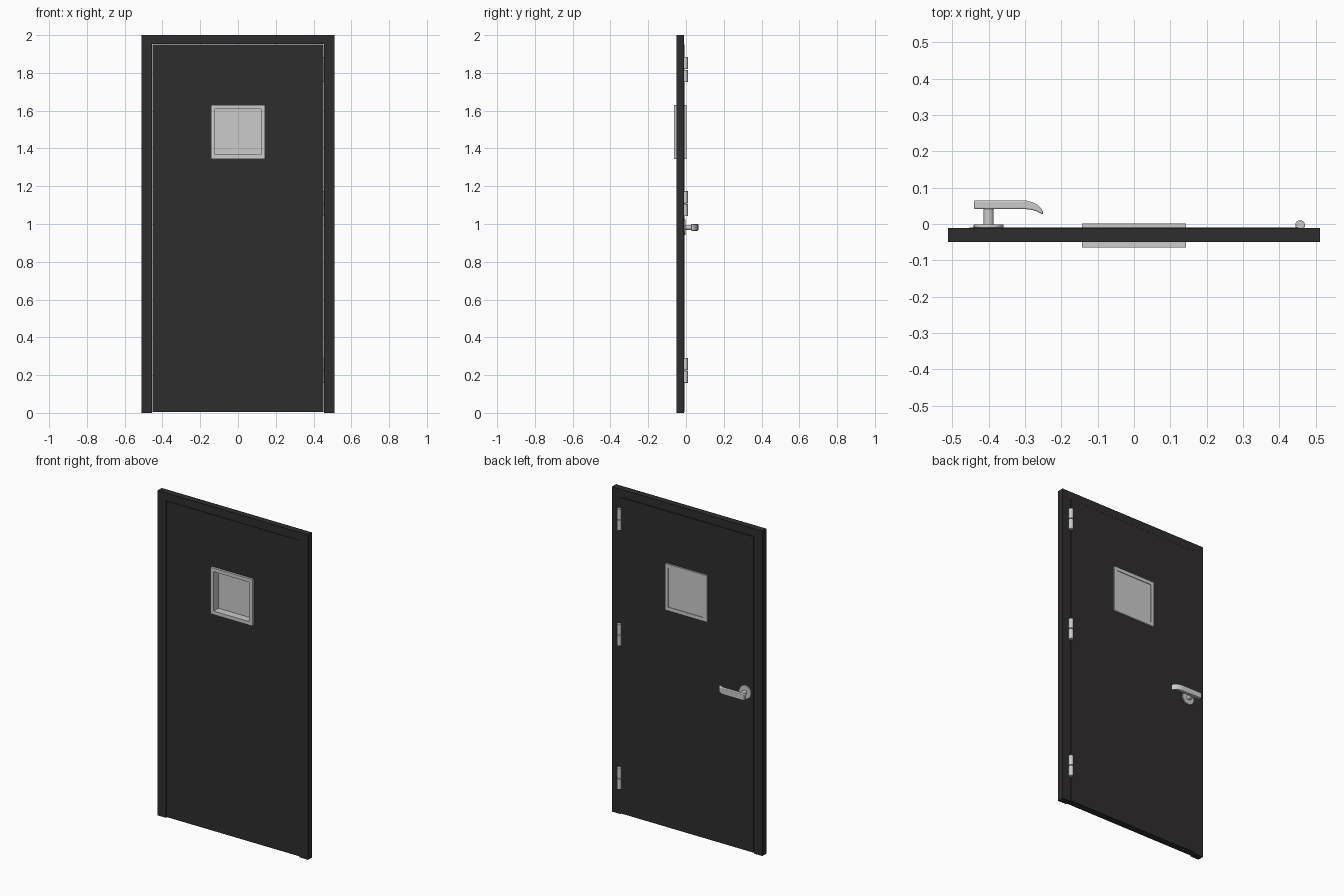
import bpy, bmesh, math
from mathutils import Vector, Matrix

if "Cube" in bpy.data.objects:
    bpy.data.objects.remove(bpy.data.objects["Cube"])

dark = bpy.data.materials.new("dark_paint")
dark.diffuse_color = (0.028, 0.026, 0.027, 1)
dark.use_nodes = True
dark.node_tree.nodes["Principled BSDF"].inputs["Base Color"].default_value = dark.diffuse_color


def finish(name, bm, mat=None, bevel=0, segs=2, smooth=False):
    bmesh.ops.recalc_face_normals(bm, faces=bm.faces)
    me = bpy.data.meshes.new(name)
    bm.to_mesh(me)
    bm.free()
    ob = bpy.data.objects.new(name, me)
    bpy.context.collection.objects.link(ob)
    if mat:
        me.materials.append(mat)
    if bevel:
        m = ob.modifiers.new("bevel", 'BEVEL')
        m.width, m.segments, m.limit_method = bevel, segs, 'ANGLE'
        m.angle_limit = math.radians(40)
    if smooth:
        bpy.ops.object.select_all(action='DESELECT')
        ob.select_set(True)
        bpy.context.view_layer.objects.active = ob
        bpy.ops.object.shade_smooth_by_angle(angle=math.radians(40))
    return ob


def prism(name, pts, depth, **kw):
    """Extrude a closed 3D outline along a vector."""
    bm = bmesh.new()
    f = bm.faces.new([bm.verts.new(p) for p in pts])
    r = bmesh.ops.extrude_face_region(bm, geom=[f])
    bmesh.ops.translate(bm, vec=depth, verts=[v for v in r["geom"] if isinstance(v, bmesh.types.BMVert)])
    return finish(name, bm, **kw)


def rect(x0, x1, z0, z1):
    return [(x0, z0), (x1, z0), (x1, z1), (x0, z1)]


def ring(name, outer, inner, y0, y1, **kw):
    """Rectangular slab with a rectangular opening."""
    bm = bmesh.new()
    loops = [[bm.verts.new((x, y, z)) for x, z in r]
             for r, y in ((outer, y0), (outer, y1), (inner, y1), (inner, y0))]
    for k in range(4):
        a, b = loops[k], loops[(k + 1) % 4]
        for i in range(4):
            j = (i + 1) % 4
            bm.faces.new((a[i], a[j], b[j], b[i]))
    return finish(name, bm, **kw)


def cylinder(name, centre, r, length, axis='Z', bevel=0.0):
    bm = bmesh.new()
    bmesh.ops.create_cone(bm, cap_ends=True, segments=32, radius1=r, radius2=r, depth=length)
    if axis == 'Y':
        bmesh.ops.rotate(bm, matrix=Matrix.Rotation(math.pi / 2, 3, 'X'), verts=bm.verts)
    bmesh.ops.translate(bm, vec=Vector(centre), verts=bm.verts)
    return finish(name, bm, bevel=bevel, smooth=True)


# Door frame: two jambs and a head as one U-shaped prism
W, L, TOP = 0.512, 0.455, 1.952
u = [(-W, 0), (-W, 2), (W, 2), (W, 0), (L, 0), (L, TOP), (-L, TOP), (-L, 0)]
prism("door_frame", [(x, -0.05, z) for x, z in u], (0, 0.039, 0), mat=dark)

# Door leaf with window opening, slightly proud at the back
g = 0.002
ring("door_leaf", rect(-L + g, L - g, 0.006, TOP - g), rect(-0.123, 0.123, 1.365, 1.611),
     -0.05, -0.009, mat=dark)

# Window trim and pane
ring("window_frame", rect(-0.143, 0.143, 1.345, 1.631), rect(-0.121, 0.121, 1.367, 1.609),
     -0.064, 0.002)
prism("window_pane", [(x, -0.018, z) for x, z in rect(-0.121, 0.121, 1.367, 1.609)], (0, 0.016, 0))

# Hinges: two knuckles each
for i, z in enumerate((0.225, 1.108, 1.818)):
    for s, part in ((-1, "lower"), (1, "upper")):
        cylinder(f"hinge_{i + 1}_{part}", (0.457, -0.003, z + s * 0.034), 0.0132, 0.065, bevel=0.002)

# Handle: rose, stem and curved lever
HX, HZ = -0.4, 0.982
cylinder("handle_rose", (HX, -0.006, HZ), 0.041, 0.009, 'Y', 0.002)
cylinder("handle_stem", (HX, 0.02, HZ), 0.014, 0.046, 'Y')
outer = [(-0.44, 0.065), (-0.31, 0.065), (-0.295, 0.064), (-0.28, 0.06), (-0.266, 0.053),
         (-0.256, 0.044), (-0.251, 0.034), (-0.25, 0.026)]
inner = [(-0.268, 0.035), (-0.282, 0.039), (-0.3, 0.041), (-0.44, 0.041)]
prism("handle_lever", [(x, y, HZ - 0.018) for x, y in outer + inner], (0, 0, 0.036),
      bevel=0.007, segs=3, smooth=True)
